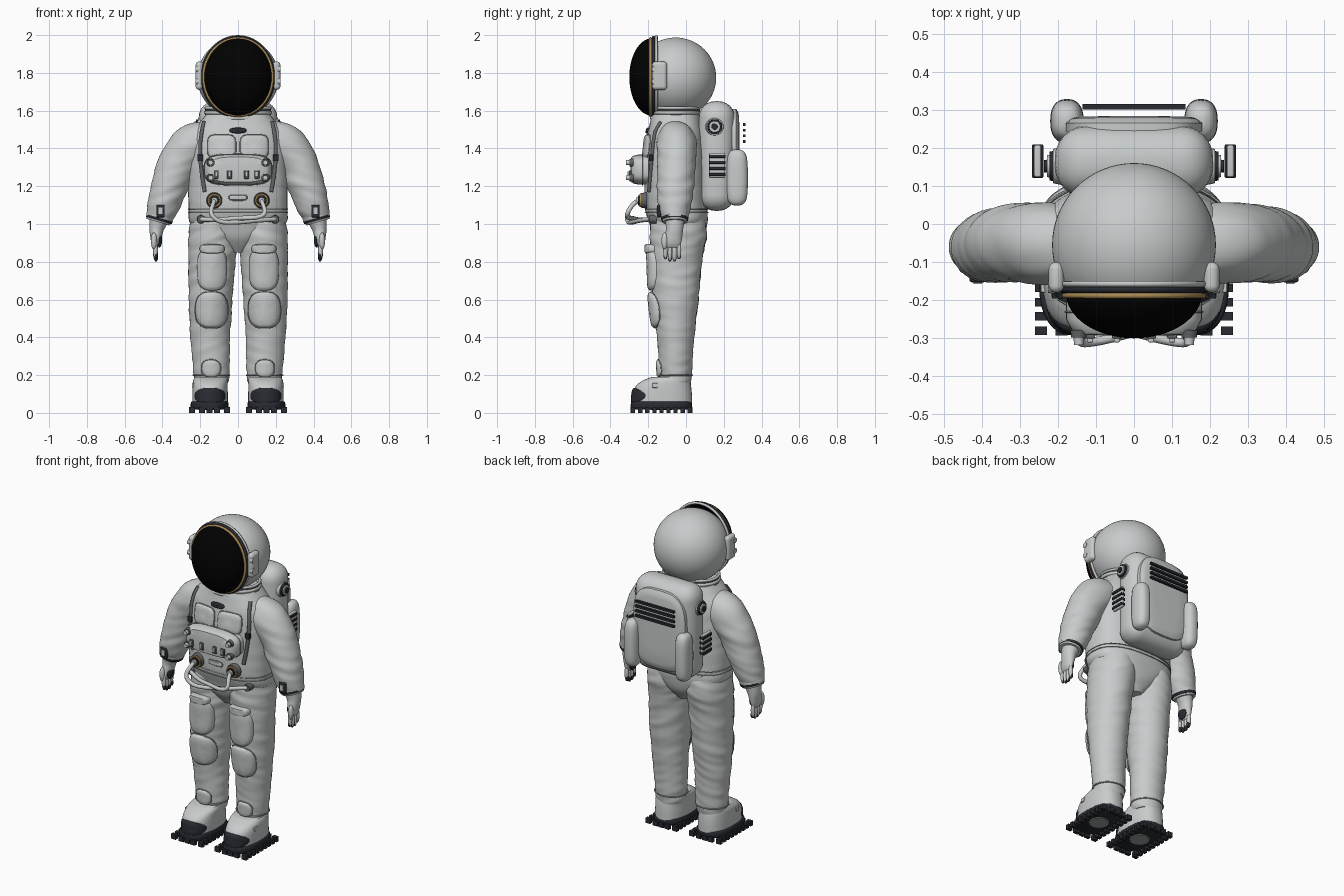
import bpy, bmesh, math
from mathutils import Vector, Matrix, noise

if "Cube" in bpy.data.objects:
    bpy.data.objects.remove(bpy.data.objects["Cube"])
made = []


def material(name, r, g, b):
    m = bpy.data.materials.new(name)
    m.use_nodes = True
    m.diffuse_color = (r, g, b, 1)
    m.node_tree.nodes["Principled BSDF"].inputs["Base Color"].default_value = (r, g, b, 1)
    return m


SUIT = material("suit light grey", .58, .6, .6)
BLACK = material("visor black", .0004, .0004, .0004)
GOLD = material("rim gold", .4, .26, .09)
DARK = material("rubber dark", .022, .024, .032)
STRAP = material("strap grey", .12, .125, .13)
SEAM = material("seam grey", .33, .34, .34)


def finish(bm, name, mat):
    bmesh.ops.recalc_face_normals(bm, faces=bm.faces[:])
    me = bpy.data.meshes.new(name)
    bm.to_mesh(me)
    bm.free()
    me.materials.append(mat)
    ob = bpy.data.objects.new(name, me)
    bpy.context.collection.objects.link(ob)
    made.append(ob)
    return ob


def bridge(bm, rings):
    """Skin a list of point rings and cap both ends."""
    rings = [[bm.verts.new(p) for p in ring] for ring in rings]
    n = len(rings[0])
    for a, b in zip(rings, rings[1:]):
        for i in range(n):
            bm.faces.new((a[i], a[(i + 1) % n], b[(i + 1) % n], b[i]))
    bm.faces.new(rings[0])
    bm.faces.new(rings[-1])


def outline(a, b, e=2, n=40):
    """Superellipse points."""
    def f(v):
        return math.copysign(abs(v) ** (2 / e), v)
    return [(a * f(math.cos(t)), b * f(math.sin(t))) for t in (math.tau * i / n for i in range(n))]


def resample(rows, n=12):
    """Smooth curve through rows of x, y, z, half width, half depth."""
    rows = [Vector(r) for r in rows]
    out = []
    for i in range(len(rows) - 1):
        p, q = rows[i], rows[i + 1]
        m0 = (q - rows[max(i - 1, 0)]) / 2
        m1 = (rows[min(i + 2, len(rows) - 1)] - p) / 2
        for k in range(n):
            t = k / n
            out.append(p + m0 * t + (3 * (q - p) - 2 * m0 - m1) * t ** 2
                       + (2 * (p - q) + m0 + m1) * t ** 3)
    return out + [rows[-1]]


def loft(name, rows, mat=SUIT, e=2, s=1, bent=False, wrinkle=0, n=12):
    rows = resample(rows, n)
    rings = []
    for i, r in enumerate(rows):
        a, b = rows[max(i - 1, 0)], rows[min(i + 1, len(rows) - 1)]
        d = Vector((b[0] - a[0], b[2] - a[2])).normalized() if bent else Vector((0, 1))
        ring = []
        for u, v in outline(r[3], r[4], e):
            p = Vector((r[0] + u * d.y, r[1] + v, r[2] - u * d.x))
            k = 1 + wrinkle * noise.noise(Vector((p.x * 6 + 9 * s, p.y * 6, p.z * 26 + p.x * 9)))
            ring.append((s * (r[0] + u * d.y * k), r[1] + v * k, r[2] - u * d.x * k))
        rings.append(ring)
    bm = bmesh.new()
    bridge(bm, rings)
    return finish(bm, name, mat)


def front_of(rows, e=2):
    """Front surface depth of a lofted part at x, z."""
    rows = resample(rows)

    def f(x, z):
        r = min(rows, key=lambda q: abs(q[2] - z))
        return r[1] - r[4] * max(0, 1 - (abs(x - r[0]) / r[3]) ** e) ** (1 / e)
    return f


def tube(name, pts, r, mat, closed=False, smooth=False):
    cu = bpy.data.curves.new(name, "CURVE")
    cu.dimensions, cu.bevel_depth, cu.bevel_resolution, cu.use_fill_caps = "3D", r, 2, True
    sp = cu.splines.new("NURBS" if smooth else "POLY")
    sp.points.add(len(pts) - 1)
    for q, p in zip(sp.points, pts):
        q.co = (*p, 1)
    sp.use_cyclic_u = closed
    if smooth:
        sp.use_endpoint_u, sp.order_u = True, 3
    cu.materials.append(mat)
    ob = bpy.data.objects.new(name, cu)
    bpy.context.collection.objects.link(ob)


def pad(name, surf, x, z, w, h, thick, mat=SUIT, e=4, out=-1, s=1, seam=True):
    """Raised plate with rounded outline, following a surface."""
    bm = bmesh.new()
    rings = []
    for k, d in ((.02, 1), (.5, 1), (.83, .95), (.92, .8), (1, .45), (1, -.2)):
        rings.append([(s * (x + u * k), surf(x + u * k, z + v * k) + out * thick * d, z + v * k)
                      for u, v in outline(w, h, e)])
    bridge(bm, rings)
    if seam:
        tube(name + "_seam", [(s * (x + u), surf(x + u, z + v) + out * thick * .2, z + v)
                              for u, v in outline(w + .002, h + .002, e)], .0025, SEAM, True)
    return finish(bm, name, mat)


def box(name, c, size, mat=SUIT, bevel=0):
    bm = bmesh.new()
    bmesh.ops.create_cube(bm, size=1, matrix=Matrix.Translation(c) @ Matrix.Diagonal((*size, 1)))
    if bevel:
        bmesh.ops.bevel(bm, geom=bm.edges[:], offset=bevel, segments=6, profile=.5, affect="EDGES")
    return finish(bm, name, mat)


def ball(name, c, r, mat=SUIT, seg=24, front_half=False):
    bm = bmesh.new()
    bmesh.ops.create_uvsphere(bm, u_segments=seg * 2, v_segments=seg, radius=1,
                              matrix=Matrix.Translation(c) @ Matrix.Diagonal((*r, 1)))
    if front_half:
        bmesh.ops.delete(bm, geom=[v for v in bm.verts if v.co.y > c[1] + .001], context="VERTS")
    return finish(bm, name, mat)


def disc(name, c, r, depth, axis, mat=SUIT):
    bm = bmesh.new()
    bmesh.ops.create_cone(bm, cap_ends=True, segments=28, radius1=r, radius2=r * .9, depth=depth,
                          matrix=Matrix.Translation(c) @ Vector(axis).to_track_quat("Z", "Y").to_matrix().to_4x4())
    return finish(bm, name, mat)


# Torso
TORSO = [(0, -.035, .85, .04, .08), (0, -.037, .92, .14, .13), (0, -.04, 1, .25, .153),
         (0, -.052, 1.08, .262, .165), (0, -.055, 1.2, .262, .165), (0, -.055, 1.35, .262, .163),
         (0, -.055, 1.47, .25, .15), (0, -.055, 1.54, .2, .135), (0, -.055, 1.58, .17, .125)]
loft("torso", TORSO, e=2.5, wrinkle=.012)
chest = front_of(TORSO, 2.5)
for z in (1.06, 1.08):
    tube("waist_seam", [(x, y - .05, z) for x, y in outline(.263, .166, 2.5)], .003, SEAM, True)

# Helmet, visor and neck rings
ball("helmet", (0, -.055, 1.775), (.215, .215, .212), seg=32)
ball("visor", (0, -.18, 1.778), (.179, .12, .205), BLACK, 32, True)
for name, y, grow, r, mat in (("visor_gold_rim", -.188, .003, .008, GOLD),
                              ("visor_dark_rim", -.172, .009, .009, DARK),
                              ("visor_outer_rim", -.157, .013, .008, SUIT)):
    tube(name, [(x, y, 1.778 + z) for x, z in outline(.179 + grow, .201 + grow, n=64)], r, mat, True)
for z, r, mat in ((1.56, .011, SUIT), (1.575, .006, STRAP), (1.59, .011, SUIT), (1.603, .005, STRAP), (1.614, .008, SUIT)):
    tube("neck_ring", [(x, y - .055, z) for x, y in outline(.17, .125)], r, mat, True)

# Chest gear
pad("chest_badge", chest, 0, 1.495, .045, .015, .012, DARK, e=2.5, seam=False)
pad("chest_box", lambda x, z: -.215, 0, 1.288, .178, .08, .078, e=3.4)
pad("waist_label", chest, 0, 1.14, .045, .013, .012)
for x in (-.115, -.045, .045, .1):
    box("box_switch", (x, -.295, 1.262), (.026, .012, .045), STRAP, .004)
    box("switch_lever", (x, -.303, 1.264), (.016, .016, .03), SUIT, .004)

# Backpack
box("backpack", (0, .163, 1.36), (.416, .19, .58), SUIT, .085)
pad("backpack_panel", lambda x, z: .25, 0, 1.365, .18, .245, .033, e=3.4, out=1, seam=False)
for i in range(4):
    box("back_vent", (0, .308, 1.437 + i * .03), (.27, .014, .014), DARK)

LEG = [(.142, -.055, .15, .085, .08), (.14, -.055, .2, .094, .085), (.147, -.055, .4, .105, .098),
       (.145, -.055, .6, .116, .122), (.138, -.05, .8, .125, .135), (.132, -.04, .95, .13, .15),
       (.128, -.045, 1.05, .12, .14)]
ARM = [(.13, -.055, 1.45, .09, .1), (.235, -.05, 1.42, .115, .107), (.31, -.05, 1.33, .106, .102),
       (.355, -.055, 1.22, .1, .098), (.395, -.06, 1.1, .086, .088), (.42, -.06, 1.03, .068, .068)]
GLOVE = [(.414, -.06, 1.04, .056, .056), (.43, -.06, .98, .04, .046), (.434, -.065, .94, .032, .046),
         (.437, -.072, .9, .022, .046), (.437, -.072, .875, .01, .036)]
BOOT = [(.148, -.125, .05, .094, .158), (.148, -.125, .1, .094, .156), (.148, -.12, .14, .093, .147),
        (.146, -.105, .17, .092, .126), (.143, -.085, .19, .086, .098)]
SOLE = [(.15, -.13, .018, .094, .155), (.15, -.13, .026, .1, .162), (.15, -.13, .052, .1, .162),
        (.15, -.13, .06, .094, .155)]
POD = [(.176, .27, 1.098, .012, .016), (.176, .27, 1.112, .032, .04), (.176, .27, 1.15, .042, .054),
       (.176, .27, 1.245, .044, .058), (.176, .27, 1.34, .042, .054), (.176, .27, 1.38, .032, .04),
       (.176, .27, 1.394, .012, .016)]
leg_front = front_of(LEG)
boot_front = front_of(BOOT, 2.4)

for s, side in ((1, "left_"), (-1, "right_")):
    # Helmet ear pod
    box(side + "ear_pod", (s * .204, -.14, 1.785), (.04, .08, .15), SUIT, .019)
    for z in (1.755, 1.82):
        disc(side + "ear_knob", (s * .216, -.165, z), .018, .02, (s, 0, 0))

    # Arm, cuff and glove
    loft(side + "arm", ARM, s=s, bent=True, wrinkle=.06, n=18)
    loft(side + "cuff", [(.409, -.06, 1.055, .073, .073), (.418, -.06, 1.03, .071, .071),
                         (.424, -.06, 1.01, .063, .063)], s=s, bent=True, n=4)
    loft(side + "cuff_band", [(.415, -.06, 1.032, .073, .073), (.419, -.06, 1.018, .07, .07)],
         DARK, s=s, bent=True, n=2)
    loft(side + "glove", GLOVE, s=s, bent=True)
    ball(side + "palm", (s * .416, -.07, .915), (.014, .034, .04), DARK, 10)
    for i in range(4):
        y, z = -.109 + i * .024, .862 - (.012 if i in (1, 2) else 0)
        ball(side + "finger", (s * .437, y, z), (.013, .012, .047), SUIT, 8)
        ball(side + "fingertip", (s * .434, y, z - .028), (.011, .011, .021), DARK, 8)
    ball(side + "thumb", (s * .445, -.113, .91), (.016, .017, .045), SUIT, 8)
    box(side + "wrist_gauge", (s * .41, -.143, 1.068), (.044, .02, .066), DARK, .006)
    box(side + "gauge_face", (s * .41, -.154, 1.07), (.022, .006, .034), SUIT)

    # Leg with thigh, knee and shin pads
    loft(side + "leg", LEG, s=s, wrinkle=.045, n=16)
    pad(side + "thigh_pad", leg_front, .137, .76, .08, .112, .025, e=3, s=s, seam=False)
    pad(side + "thigh_flap", leg_front, .137, .868, .066, .026, .032, e=3, s=s, seam=False)
    pad(side + "knee_pad", leg_front, .14, .545, .085, .095, .026, e=2.7, s=s)
    pad(side + "shin_pad", leg_front, .142, .235, .05, .045, .016, e=2.5, s=s)
    tube(side + "ankle_seam", [(s * .141 + x, y - .055, .2) for x, y in outline(.096, .088)], .004, SEAM, True)

    # Boot, sole and studs
    loft(side + "boot", BOOT, e=2.4, s=s)
    pad(side + "toe_cap", boot_front, .148, .09, .083, .043, .009, DARK, e=2.4, s=s, seam=False)
    box(side + "boot_buckle", (s * .238, -.165, .145), (.012, .03, .025), SUIT, .004)
    loft(side + "sole", SOLE, DARK, e=2.6, s=s, n=2)
    disc(side + "sole_patch", (s * .15, -.13, .018), .062, .008, (0, 0, -1), SEAM)
    bm = bmesh.new()
    spots = [(x, -.28 + i * .0375) for i in range(9) for x in (.058, .244)]
    spots += [(.11 + i * .04, y) for i in range(3) for y in (-.282, .024)]
    for x, y in spots:
        bmesh.ops.create_cube(bm, size=1, matrix=Matrix.Translation((s * x, y, .015))
                              @ Matrix.Diagonal((.032, .022, .03, 1)))
    finish(bm, side + "sole_studs", DARK)

    # Chest pockets, straps, box knobs
    pad(side + "chest_pocket", chest, .087, 1.41, .074, .062, .017, s=s)
    tube(side + "strap", [(s * x, chest(x, z) - .004, z) for x, z in
                          ((.18, 1.54), (.192, 1.49), (.2, 1.43), (.2, 1.34), (.19, 1.25), (.176, 1.17))],
         .011, STRAP)
    box(side + "strap_buckle", (s * .2, chest(.2, 1.35) - .008, 1.35), (.03, .02, .035), DARK, .004)
    for z in (1.245, 1.325):
        disc(side + "box_knob_base", (s * .145, -.288, z), .022, .02, (0, -1, 0), STRAP)
        disc(side + "box_knob", (s * .145, -.304, z), .014, .026, (0, -1, 0), SUIT)

    # Hose connectors and hoses
    for r, y, mat in ((.043, -.222, STRAP), (.039, -.23, GOLD), (.029, -.238, DARK), (.018, -.25, SUIT)):
        disc(side + "hose_connector", (s * .125, y, 1.125), r, .03, (0, -1, 0), mat)
    low = 1.02 + .012 * s
    tube(side + "hose", [(s * .125, -.25, 1.125), (s * .13, -.28, 1.11), (s * .15, -.313, 1.055),
                         (s * .1, -.31, low), (0, -.285, low), (-s * .11, -.245, 1.02),
                         (-s * .195, -.19, 1.025)], .012, SUIT, smooth=True)
    disc(side + "hip_connector", (s * .195, -.175, 1.025), .023, .04, (0, -1, 0), STRAP)

    # Backpack pods, side dial and side vents
    loft(side + "backpack_pod", POD, e=2.4, s=s, n=5)
    for r, x, mat in ((.05, .2, SUIT), (.042, .21, DARK), (.032, .217, SUIT), (.018, .224, DARK)):
        disc(side + "pack_dial", (s * x, .152, 1.515), r, .024, (s, 0, 0), mat)
    box(side + "vent_plate", (s * .253, .165, 1.31), (.018, .084, .132), SUIT, .005)
    for i in range(4):
        box(side + "side_vent", (s * .253, .165, 1.262 + i * .032), (.03, .088, .016), DARK, .004)

# Smooth shading with sharp edges kept
for ob in bpy.context.selected_objects:
    ob.select_set(False)
for ob in made:
    ob.select_set(True)
bpy.context.view_layer.objects.active = made[0]
bpy.ops.object.shade_smooth_by_angle(angle=math.radians(40))
